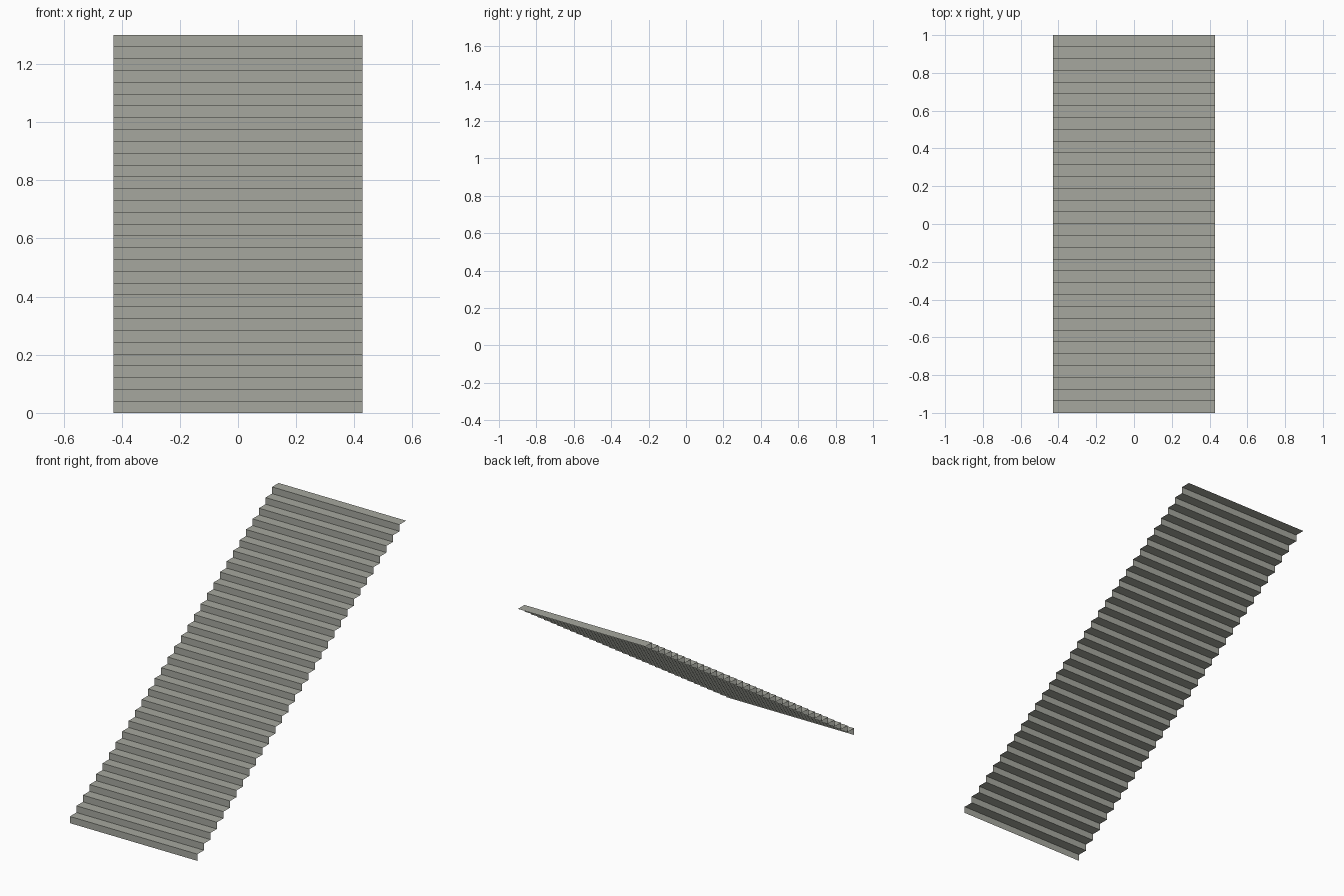
import bpy
import bmesh

if "Cube" in bpy.data.objects:
    bpy.data.objects.remove(bpy.data.objects["Cube"])

STEPS = 32
HALF_WIDTH = 0.428
RUN = 2.0 / STEPS
RISE = 1.3 / STEPS

# Single stone-grey colour
stone = bpy.data.materials.new("stone_grey")
stone.diffuse_color = (0.38, 0.39, 0.345, 1.0)
stone.use_nodes = True
stone.node_tree.nodes["Principled BSDF"].inputs["Base Color"].default_value = stone.diffuse_color

# Stair profile: riser then tread, repeated from front bottom to back top
profile = [(-1.0, 0.0)]
for i in range(STEPS):
    profile.append((-1.0 + i * RUN, (i + 1) * RISE))
    profile.append((-1.0 + (i + 1) * RUN, (i + 1) * RISE))

# Sweep the profile across the width as an open, thin sheet
bm = bmesh.new()
left = [bm.verts.new((-HALF_WIDTH, y, z)) for y, z in profile]
right = [bm.verts.new((HALF_WIDTH, y, z)) for y, z in profile]
for i in range(len(profile) - 1):
    bm.faces.new((left[i], right[i], right[i + 1], left[i + 1]))

mesh = bpy.data.meshes.new("stair_flight")
bm.to_mesh(mesh)
bm.free()
mesh.materials.append(stone)
stairs = bpy.data.objects.new("stair_flight", mesh)
bpy.context.collection.objects.link(stairs)
